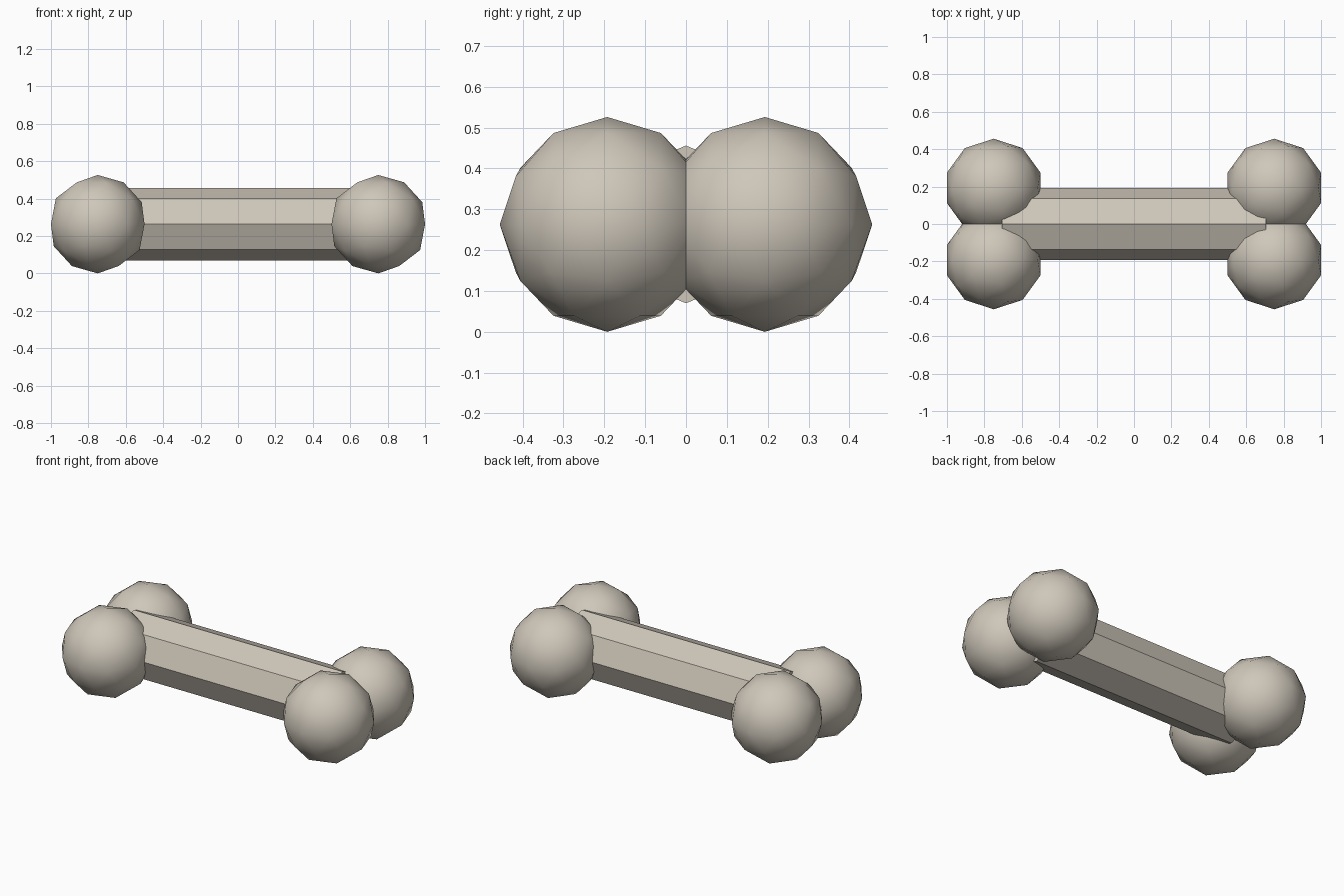
import bpy
import math

if "Cube" in bpy.data.objects:
    bpy.data.objects.remove(bpy.data.objects["Cube"])

MID_Z = 0.263      # height of the bone's axis
KNOB_R = 0.263
SHAFT_R = 0.193

bone = bpy.data.materials.new("warm_bone_grey")
bone.diffuse_color = (0.62, 0.57, 0.49, 1.0)
bone.use_nodes = True
bone.node_tree.nodes["Principled BSDF"].inputs["Base Color"].default_value = bone.diffuse_color


def finish(name):
    obj = bpy.context.object
    obj.name = name
    obj.data.name = name
    obj.data.materials.append(bone)
    return obj


# Eight-sided shaft lying along x, with a ridge on top
bpy.ops.mesh.primitive_cylinder_add(
    vertices=8, radius=SHAFT_R, depth=1.414,
    location=(0, 0, MID_Z), rotation=(0, math.radians(90), 0))
finish("shaft")

# Two smooth round knobs on each end
for x_side, end in ((-1, "left"), (1, "right")):
    for y_side, face in ((-1, "front"), (1, "back")):
        bpy.ops.mesh.primitive_ico_sphere_add(
            subdivisions=2, radius=KNOB_R,
            location=(x_side * 0.75, y_side * SHAFT_R, MID_Z))
        finish(f"knob_{end}_{face}")
        bpy.ops.object.shade_smooth()
